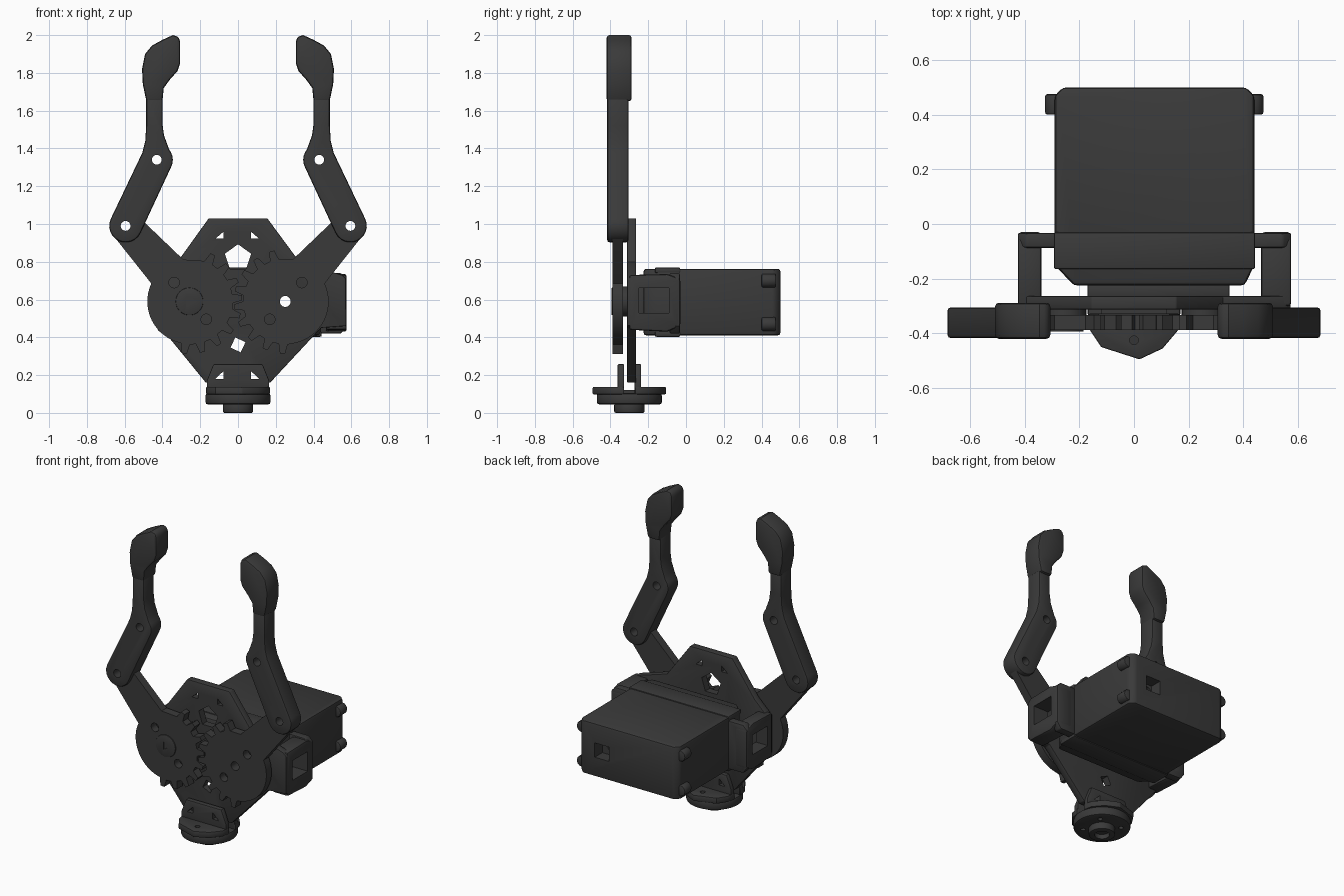
import bpy, bmesh
from math import sin, cos, pi, radians

if "Cube" in bpy.data.objects:
    bpy.data.objects.remove(bpy.data.objects["Cube"])

mat = bpy.data.materials.new("dark_plastic")
mat.diffuse_color = (0.042, 0.042, 0.042, 1)
mat.use_nodes = True
mat.node_tree.nodes["Principled BSDF"].inputs["Base Color"].default_value = mat.diffuse_color


def arc(cx, cy, r, a0, a1, n=10):
    return [(cx + r * cos(radians(a0 + (a1 - a0) * i / n)),
             cy + r * sin(radians(a0 + (a1 - a0) * i / n))) for i in range(n + 1)]


def ring(cx, cy, r, n=24, turn=0):
    return arc(cx, cy, r, turn, turn + 360, n)[:-1]


def rect(x0, y0, x1, y1):
    return [(x0, y0), (x1, y0), (x1, y1), (x0, y1)]


def apply_mod(obj, mod):
    bpy.context.view_layer.objects.active = obj
    bpy.ops.object.modifier_apply(modifier=mod.name)


def prism(name, pts, lo, hi, axis="y", bevel=0.0):
    """Extrude a 2D outline from lo to hi along an axis."""
    place = {"x": lambda a, b, t: (t, a, b),
             "y": lambda a, b, t: (a, t, b),
             "z": lambda a, b, t: (a, b, t)}[axis]
    bm = bmesh.new()
    low = [bm.verts.new(place(a, b, lo)) for a, b in pts]
    top = [bm.verts.new(place(a, b, hi)) for a, b in pts]
    bm.faces.new(low)
    bm.faces.new(top)
    for i in range(len(pts)):
        j = (i + 1) % len(pts)
        bm.faces.new((low[i], low[j], top[j], top[i]))
    bmesh.ops.recalc_face_normals(bm, faces=bm.faces[:])
    me = bpy.data.meshes.new(name)
    bm.to_mesh(me)
    bm.free()
    me.materials.append(mat)
    obj = bpy.data.objects.new(name, me)
    bpy.context.collection.objects.link(obj)
    if bevel:
        m = obj.modifiers.new("bevel", "BEVEL")
        m.width, m.segments = bevel, 2
        m.limit_method, m.angle_limit = "ANGLE", radians(40)
        apply_mod(obj, m)
    return obj


def cut(obj, outlines, lo=-1, hi=1, axis="y"):
    """Cut extruded outlines out of an object."""
    for pts in outlines:
        tool = prism("cutter", pts, lo, hi, axis)
        tool.hide_render = True
        m = obj.modifiers.new("cut", "BOOLEAN")
        m.operation, m.solver, m.object = "DIFFERENCE", "EXACT", tool
        apply_mod(obj, m)
        bpy.data.objects.remove(tool)


def flip(pts, s):
    return [(s * x, z) for x, z in pts]


def gear_arm(phase):
    """Half-toothed gear with an arm reaching out to the finger pivot."""
    cx, cz, pitch = 0.255, 0.59, 20
    pts = arc(cx, cz, 0.225, -78, 25, 16)
    pts += arc(0.595, 0.99, 0.083, -40, 140, 12)
    pts += [(0.29, 0.812)]
    a = 106 + phase
    while a < 278:
        for off, r in ((-.3, .228), (-.14, .277), (.14, .277), (.3, .228)):
            t = radians(a + off * pitch)
            pts.append((cx + r * cos(t), cz + r * sin(t)))
        a += pitch
    return pts


# Fingers and gears, one per side
link = arc(0.595, 0.99, 0.087, 205, 385, 12) + [
    (0.507, 1.376), (0.491, 1.44), (0.486, 1.52), (0.486, 1.67), (0.40, 1.67),
    (0.40, 1.53), (0.392, 1.47), (0.372, 1.415)] + arc(0.43, 1.34, 0.085, 140, 205, 5)
pad = [(0.485, 1.65), (0.504, 1.74), (0.508, 1.82), (0.492, 1.90), (0.455, 1.945),
       (0.40, 1.975), (0.345, 2.0), (0.315, 1.992), (0.306, 1.965), (0.306, 1.85),
       (0.32, 1.81), (0.36, 1.765), (0.393, 1.72), (0.40, 1.65)]
for s, side in ((1, "right"), (-1, "left")):
    f = prism("finger_link_" + side, flip(link, s), -0.417, -0.305, bevel=0.011)
    pivots = [ring(s * 0.595, 0.99, 0.026), ring(s * 0.43, 1.34, 0.026)]
    cut(f, pivots)
    prism("finger_pad_" + side, flip(pad, s), -0.42, -0.288, bevel=0.014)
    g = prism("gear_arm_" + side, flip(gear_arm(0 if s > 0 else 10), s), -0.388, -0.333)
    holes = [pivots[0], ring(s * 0.338, 0.69, 0.028), ring(s * 0.168, 0.495, 0.028)]
    if s > 0:
        holes.append(ring(0.25, 0.59, 0.029))
    cut(g, holes)
    # spacer between gear and frame
    sp = prism("gear_spacer_" + side, ring(s * 0.253, 0.59, 0.08), -0.334, -0.30)
    if s > 0:
        cut(sp, [ring(0.25, 0.59, 0.029)])

# Servo horn on the driven gear
horn = prism("servo_horn", ring(-0.257, 0.59, 0.073, 32), -0.394, -0.35, bevel=0.004)
cut(horn, [ring(-0.257, 0.59, 0.03, 3)], -0.5, -0.38)

# Frame plate
corner_tris = [[(x - s * 0.022, z + d), (x + s * 0.022, z + d), (x + s * 0.022, z - d * 1.1)]
               for x, z, s, d in ((-0.098, 0.94, 1, -0.018), (0.09, 0.94, -1, -0.018),
                                  (-0.098, 0.2, 1, -0.02), (0.09, 0.2, -1, -0.02))]
corner_tris = [[(x, z) for x, z in t] for t in corner_tris]
shaft_hole = ring(0.25, 0.59, 0.029)
frame = prism("frame_plate", [(-0.155, 1.03), (0.155, 1.03), (0.325, 0.80), (0.55, 0.73),
              (0.572, 0.71), (0.572, 0.46), (0.44, 0.45), (0.17, 0.16), (-0.17, 0.16),
              (-0.415, 0.46), (-0.415, 0.71), (-0.32, 0.80)], -0.312, -0.264, bevel=0.005)
diamond = ring(0, 0.36, 0.042, 4, 20)
cut(frame, corner_tris + [ring(0, 0.82, 0.073, 5, 90), diamond, shaft_hole])

# Servo mounting posts with windows, and the tabs that reach the case
for x0, x1, t0, t1, side in ((0.465, 0.575, 0.43, 0.575, "right"),
                             (-0.425, -0.338, -0.425, -0.28, "left")):
    post = prism("mount_post_" + side, [(-0.30, 0.44), (-0.10, 0.43), (-0.03, 0.46),
                 (-0.03, 0.71), (-0.10, 0.735), (-0.30, 0.73)], x0, x1, "x", 0.012)
    cut(post, [rect(-0.25, 0.53, -0.09, 0.66)], axis="x")
    tab = prism("mount_tab_" + side, [(t0, 0.42), (t1 - 0.03, 0.42), (t1, 0.46), (t1, 0.71),
                (t1 - 0.03, 0.74), (t0, 0.74)] if side == "right" else
                [(t1, 0.42), (t0 + 0.03, 0.42), (t0, 0.46), (t0, 0.71), (t0 + 0.03, 0.74),
                 (t1, 0.74)], -0.087, -0.033, bevel=0.008)
    xc = 0.515 if side == "right" else -0.375
    cut(tab, [ring(xc, 0.685, 0.017, 12), ring(xc, 0.51, 0.017, 12)])

# Servo case: main body, front collar, output boss
case = prism("servo_case", [(-0.29, -0.15), (-0.22, -0.225), (0.405, -0.225), (0.44, -0.15),
             (0.44, 0.47), (0.41, 0.5), (-0.26, 0.5), (-0.29, 0.47)], 0.41, 0.763, "z", 0.015)
cut(case, [rect(0.215, 0.54, 0.32, 0.635)], 0.42, 0.7)
cut(case, [shaft_hole])
prism("servo_collar_top", rect(-0.293, -0.165, 0.443, -0.03), 0.74, 0.77, "z", 0.008)
prism("servo_collar_bottom", rect(-0.293, -0.165, 0.443, -0.03), 0.403, 0.43, "z", 0.008)
boss = prism("servo_boss", rect(-0.17, 0.47, 0.35, 0.71), -0.268, -0.22, bevel=0.006)
cut(boss, [shaft_hole])

# Screw lugs at the rear corners of the case
for x in (-0.288, 0.436):
    for z in (0.47, 0.70):
        prism("screw_lug", ring(x, z, 0.037, 12), 0.40, 0.475, bevel=0.008)

# Base brackets: upright cheeks and half-round feet either side of the frame
for s, side in ((-1, "front"), (1, "back")):
    yc = -0.30
    ys = sorted((yc + s * 0.028, yc + s * 0.062))
    cheek = prism("base_cheek_" + side, [(-0.165, 0.10), (0.165, 0.10), (0.165, 0.17),
                  (0.13, 0.258), (-0.13, 0.258), (-0.165, 0.17)], ys[0], ys[1], bevel=0.005)
    cut(cheek, corner_tris[2:])
    foot = [(-0.17, yc + s * 0.03), (0.17, yc + s * 0.03), (0.16, yc + s * 0.09),
            (0.105, yc + s * 0.155), (0.02, yc + s * 0.195), (-0.12, yc + s * 0.15),
            (-0.16, yc + s * 0.09)]
    foot = prism("base_foot_" + side, foot, 0.098, 0.138, "z", 0.006)
    cut(foot, [ring(0, yc + s * 0.125, 0.016, 12)], axis="z")

# Centre web joining the frame to the turntable
prism("base_web", rect(-0.12, -0.33, 0.12, -0.27), 0.09, 0.12, "z")

# Turntable disc and hub
disc = prism("base_disc", ring(0, -0.30, 0.172, 40), 0.045, 0.104, "z", 0.012)
cut(disc, [ring(0.115 * cos(i * pi / 2 + pi / 4), -0.30 + 0.115 * sin(i * pi / 2 + pi / 4), 0.015, 12)
           for i in range(4)], 0.03, 0.07, "z")
hub = prism("base_hub", ring(0, -0.30, 0.08, 32), 0.0, 0.05, "z", 0.008)
cut(hub, [ring(0, -0.30, 0.045)], -0.1, 0.03, "z")

# Smooth the rounded surfaces, keep edges sharp
bpy.ops.object.select_all(action="SELECT")
bpy.ops.object.shade_smooth_by_angle(angle=radians(32))
